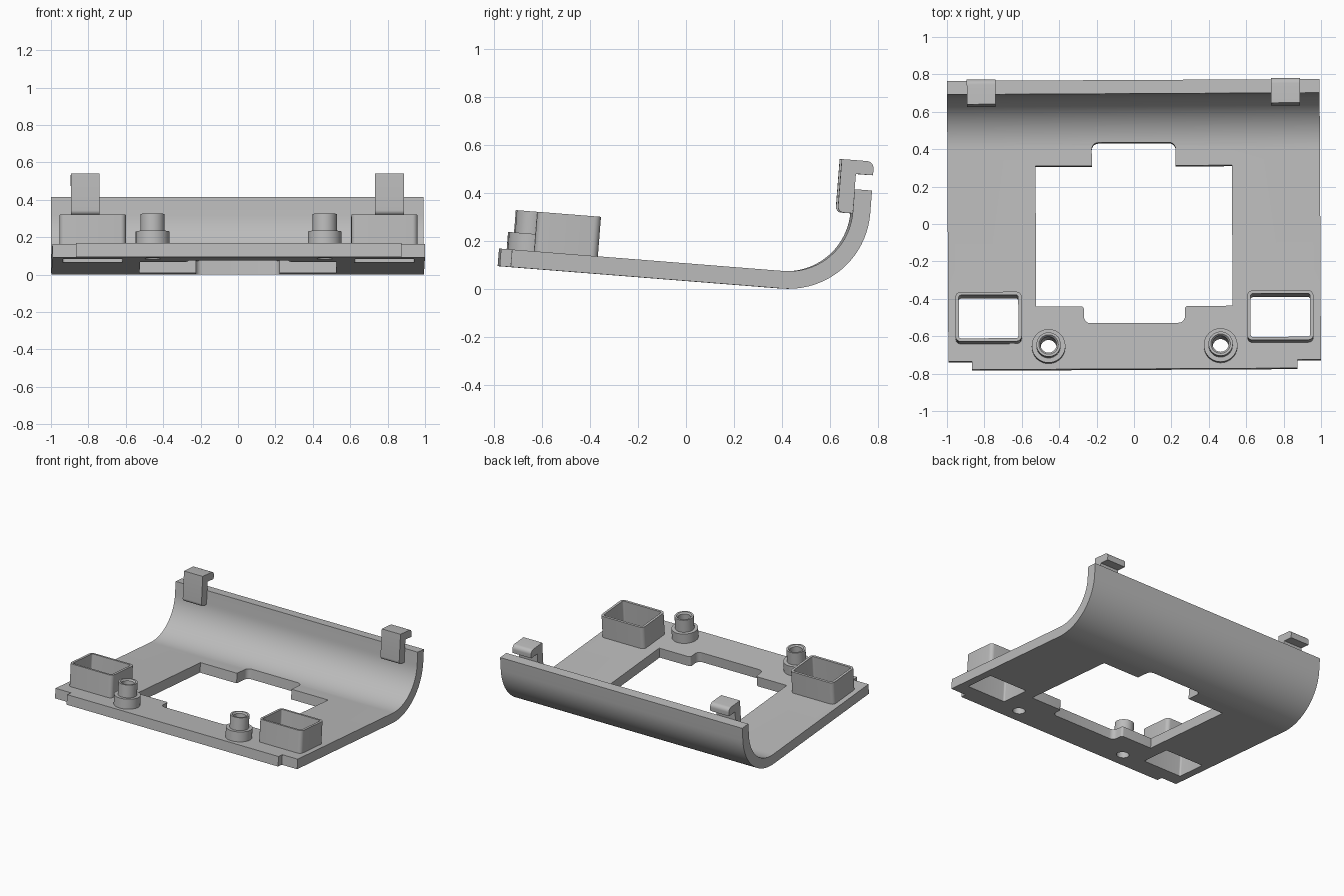
import bpy, bmesh, math
from mathutils import Matrix, Vector

if "Cube" in bpy.data.objects:
    bpy.data.objects.remove(bpy.data.objects["Cube"], do_unlink=True)

# One plain grey plastic
grey = bpy.data.materials.new("grey plastic")
grey.use_nodes = True
colour = (0.5, 0.5, 0.5, 1)
grey.diffuse_color = colour
grey.node_tree.nodes["Principled BSDF"].inputs["Base Color"].default_value = colour

# Parts are modelled on a level plate, then tilted into place
PLACE = (Matrix.Rotation(0.005, 4, "Z") @ Matrix.Translation((0, 0.42, 0))
         @ Matrix.Rotation(-0.079, 4, "X"))
THICK = 0.073
HALF = 0.996
FRONT, BACK, TOP = -1.204, 0.3165, 0.436


def rounded(points, steps=6):
    """Right-angled outline of (a, b, radius) corners, as 2D points."""
    out = []
    for i, (a, b, r) in enumerate(points):
        p = Vector((a, b))
        if not r:
            out.append(p)
            continue
        prev, nxt = points[i - 1], points[(i + 1) % len(points)]
        d1 = (Vector(prev[:2]) - p).normalized()
        d2 = (Vector(nxt[:2]) - p).normalized()
        for k in range(steps + 1):
            t = math.pi / 2 * k / steps
            out.append(p + r * (d1 * (1 - math.sin(t)) + d2 * (1 - math.cos(t))))
    return out


def rectangle(cx, cy, w, d, r=0):
    return rounded([(cx - w, cy - d, r), (cx + w, cy - d, r),
                    (cx + w, cy + d, r), (cx - w, cy + d, r)])


def circle(cx, cy, r, n=40):
    return [Vector((cx + r * math.cos(math.tau * k / n),
                    cy + r * math.sin(math.tau * k / n))) for k in range(n)]


def at_height(loop, v):
    return [Vector((p.x, p.y, v)) for p in loop]


def at_side(loop, x):
    return [Vector((x, p.x, p.y)) for p in loop]


def skin(bm, loops, ring=False):
    """Join outlines with quads; cap the ends or close into a ring."""
    rows = [[bm.verts.new(p) for p in loop] for loop in loops]
    n = len(rows[0])
    pairs = list(zip(rows, rows[1:]))
    if ring:
        pairs.append((rows[-1], rows[0]))
    else:
        bm.faces.new(rows[0])
        bm.faces.new(rows[-1])
    for a, b in pairs:
        for k in range(n):
            j = (k + 1) % n
            bm.faces.new((a[k], a[j], b[j], b[k]))


def make(name, bm):
    bmesh.ops.recalc_face_normals(bm, faces=bm.faces)
    bm.transform(PLACE)
    mesh = bpy.data.meshes.new(name)
    bm.to_mesh(mesh)
    bm.free()
    mesh.materials.append(grey)
    obj = bpy.data.objects.new(name, mesh)
    bpy.context.collection.objects.link(obj)
    return obj


def smooth(obj):
    bpy.ops.object.select_all(action="DESELECT")
    obj.select_set(True)
    bpy.context.view_layer.objects.active = obj
    bpy.ops.object.shade_smooth_by_angle(angle=math.radians(30))


BOX = (0.78, -0.933)
BOSS = (0.46, -1.084)

# Plate that curls up at the back
bend = 0.34
profile = rounded([(FRONT, 0, 0), (BACK, 0, bend), (BACK, TOP, 0),
                   (BACK - THICK, TOP, 0), (BACK - THICK, THICK, bend - THICK),
                   (FRONT, THICK, 0)], steps=20)
bm = bmesh.new()
skin(bm, [at_side(profile, -HALF), at_side(profile, HALF)])
plate = make("plate", bm)

# Openings: central window, box holes, boss holes and front corner notches
r = 0.035
window = rounded([(-0.525, -0.868, 0), (-0.27, -0.868, 0.015), (-0.27, -0.958, r),
                  (0.27, -0.958, r), (0.27, -0.868, 0.015), (0.525, -0.868, 0),
                  (0.525, -0.114, 0), (0.224, -0.114, 0), (0.224, 0.01, r),
                  (-0.224, 0.01, r), (-0.224, -0.114, 0), (-0.525, -0.114, 0)])
cuts = [window]
for s in (-1, 1):
    cuts.append(rectangle(s * BOX[0], BOX[1], 0.159, 0.116, 0.012))
    cuts.append(circle(s * BOSS[0], BOSS[1], 0.043))
    cuts.append(rectangle(s * 0.97, FRONT - 0.055, 0.1, 0.1))
bm = bmesh.new()
for cut in cuts:
    skin(bm, [at_height(cut, -0.1), at_height(cut, 0.2)])
cutter = make("opening_cutter", bm)
cutter.hide_render = True
mod = plate.modifiers.new("openings", "BOOLEAN")
mod.operation, mod.solver, mod.object = "DIFFERENCE", "EXACT", cutter
bpy.context.view_layer.objects.active = plate
bpy.ops.object.modifier_apply(modifier=mod.name)
bpy.data.objects.remove(cutter, do_unlink=True)
smooth(plate)

# Pairs of open boxes, screw bosses and clips
base, rim = THICK - 0.002, THICK + 0.165
for side, s in (("right", -1), ("left", 1)):
    x, u = s * BOX[0], BOX[1]
    outer = rectangle(x, u, 0.177, 0.133, 0.028)
    inner = rectangle(x, u, 0.159, 0.116, 0.012)
    bm = bmesh.new()
    skin(bm, [at_height(outer, base), at_height(outer, rim),
              at_height(inner, rim), at_height(inner, base)], ring=True)
    smooth(make(side + "_box", bm))

    x, u = s * BOSS[0], BOSS[1]
    step = THICK + 0.072
    steps = [(0.09, base), (0.09, step), (0.065, step), (0.065, rim),
             (0.052, rim), (0.043, rim - 0.01), (0.043, base)]
    bm = bmesh.new()
    skin(bm, [at_height(circle(x, u, rad), v) for rad, v in steps], ring=True)
    smooth(make(side + "_boss", bm))

    wall = BACK - THICK + 0.001
    clip = rounded([(0.181, 0.335, 0.025), (wall, 0.335, 0), (wall, 0.5, 0),
                    (0.316, 0.5, 0), (0.316, 0.557, 0.03), (0.181, 0.557, 0)])
    x = s * 0.8135
    bm = bmesh.new()
    skin(bm, [at_side(clip, x - 0.077), at_side(clip, x + 0.077)])
    smooth(make(side + "_clip", bm))
